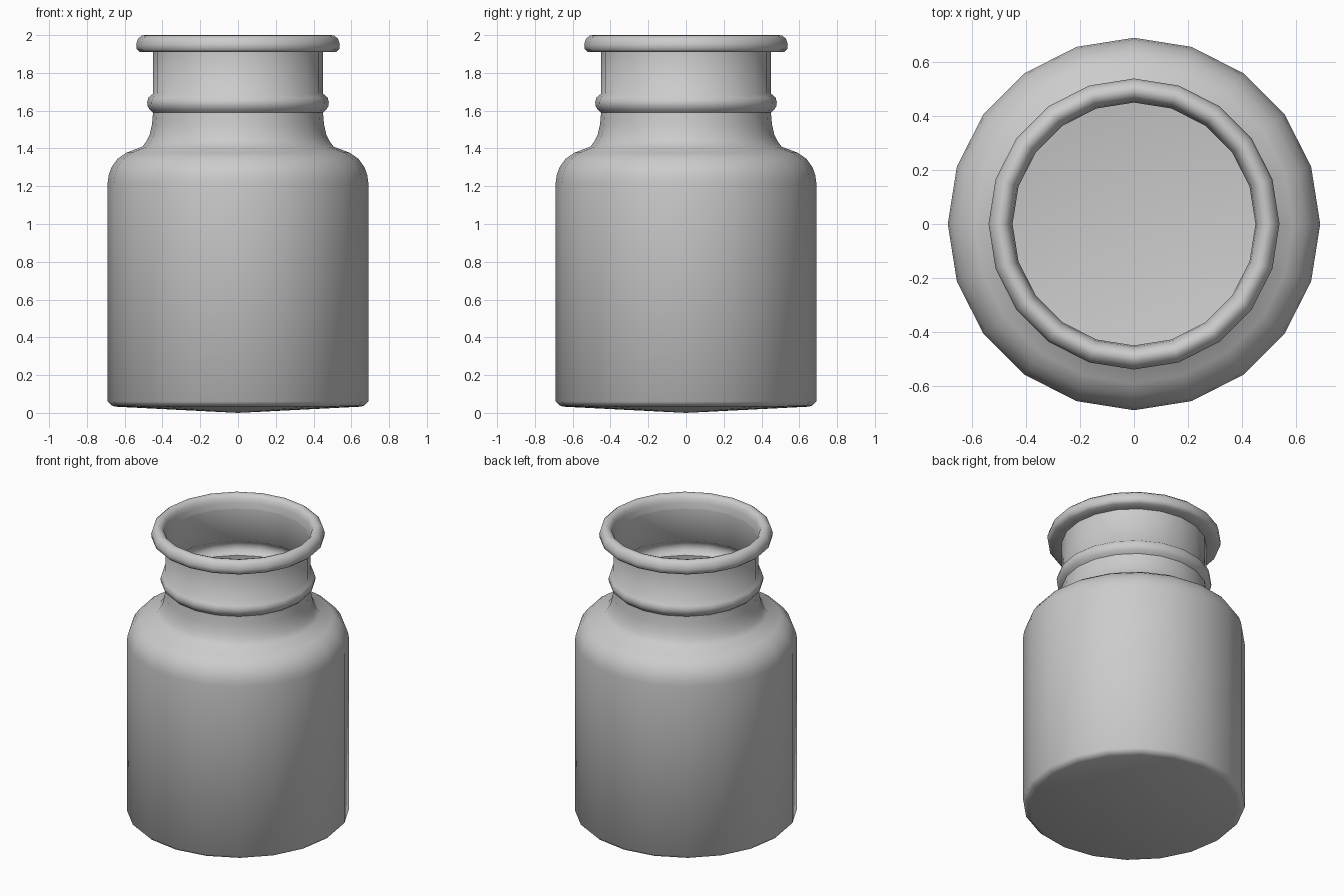
import bpy, bmesh, math

if "Cube" in bpy.data.objects:
    bpy.data.objects.remove(bpy.data.objects["Cube"])

SIDES = 20


def lathe(name, profile):
    """Revolve (radius, height) points around z; radius 0 makes a pole."""
    bm = bmesh.new()
    rings = []
    for r, z in profile:
        if r == 0:
            rings.append([bm.verts.new((0, 0, z))] * SIDES)
        else:
            rings.append([bm.verts.new((r * math.cos(a), r * math.sin(a), z))
                          for a in (2 * math.pi * i / SIDES for i in range(SIDES))])
    for low, high in zip(rings, rings[1:]):
        for i in range(SIDES):
            j = (i + 1) % SIDES
            quad = [low[i], low[j], high[j], high[i]]
            bm.faces.new(list(dict.fromkeys(quad)))
    mesh = bpy.data.meshes.new(name)
    bm.to_mesh(mesh)
    bm.free()
    obj = bpy.data.objects.new(name, mesh)
    bpy.context.collection.objects.link(obj)
    bpy.context.view_layer.objects.active = obj
    obj.select_set(True)
    bpy.ops.object.shade_smooth_by_angle(angle=math.radians(50))
    obj.select_set(False)
    return obj


# Thin-walled open jar, from the base centre up to the mouth
base = [(0, 0.0), (0.65, 0.033)]
body = [(0.67, 0.04), (0.69, 0.06), (0.69, 1.22)]
shoulder = [(0.684, 1.26), (0.67, 1.30), (0.638, 1.345), (0.59, 1.378), (0.505, 1.41)]
neck = [(0.484, 1.44), (0.467, 1.475), (0.455, 1.53), (0.45, 1.59)]
bead = [(0.467, 1.605), (0.479, 1.625), (0.481, 1.645), (0.474, 1.67), (0.45, 1.69)]
throat = [(0.45, 1.91)]
lip = [(0.52, 1.91), (0.536, 1.925), (0.539, 1.95), (0.53, 1.98), (0.51, 1.997),
       (0.495, 2.0), (0.478, 1.995), (0.463, 1.978), (0.455, 1.95), (0.45, 1.91)]

lathe("jar", base + body + shoulder + neck + bead + throat + lip)
